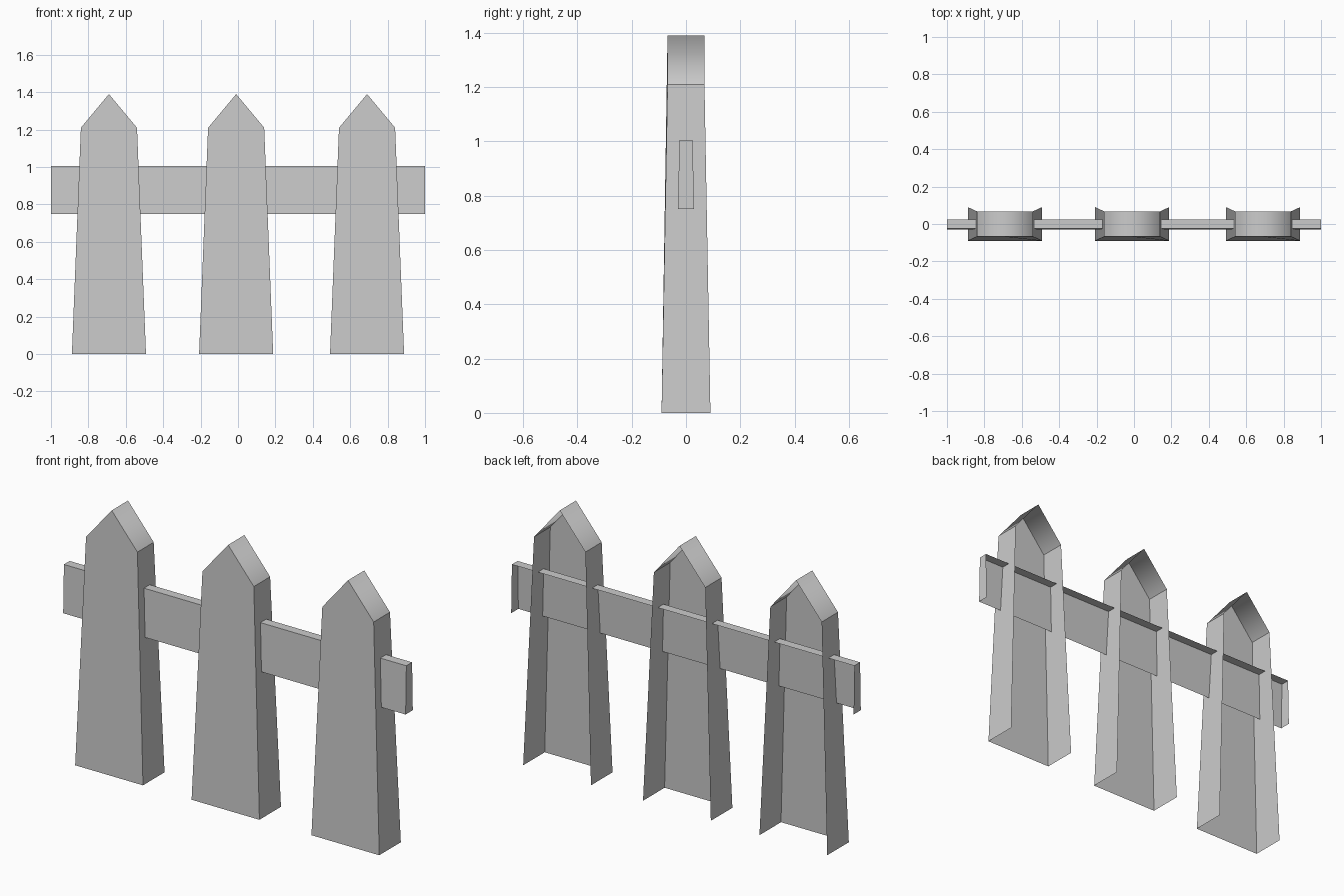
import bpy

if "Cube" in bpy.data.objects:
    bpy.data.objects.remove(bpy.data.objects["Cube"])


def open_shell(name, front, back, x=0.0, skip=(), smooth=()):
    """Front panel plus a wall along each profile edge; back and skipped edges stay open."""
    n = len(front)
    verts = [(px, py, pz) for px, py, pz in front + back]
    faces = [tuple(range(n))]
    flags = [False]
    for i in range(n):
        if i in skip:
            continue
        j = (i + 1) % n
        faces.append((j, i, i + n, j + n))
        flags.append(i in smooth)
    mesh = bpy.data.meshes.new(name)
    mesh.from_pydata(verts, [], faces)
    mesh.polygons.foreach_set("use_smooth", flags)
    mesh.update()
    obj = bpy.data.objects.new(name, mesh)
    obj.location.x = x
    bpy.context.collection.objects.link(obj)
    return obj


def extrude_pair(profile):
    """Profile points are (x, z, half depth); gives front and back loops."""
    return ([(x, -d, z) for x, z, d in profile],
            [(x, d, z) for x, z, d in profile])


# Pickets: tapered, pointed, open at the back and bottom, soft ridge
picket = [(-0.198, 0, 0.09), (0.198, 0, 0.09), (0.15, 1.21, 0.068),
          (0, 1.39, 0.068), (-0.15, 1.21, 0.068)]
for label, x in (("left", -0.69), ("middle", -0.01), ("right", 0.69)):
    open_shell(f"picket_{label}", *extrude_pair(picket), x=x, skip=(0,), smooth=(2, 3))

# Rail: slightly thinner at the top, open at the back and bottom
rail = [(-1, 0.75, 0.03), (1, 0.75, 0.03), (1, 1.005, 0.024), (-1, 1.005, 0.024)]
open_shell("rail", *extrude_pair(rail), skip=(0,))
